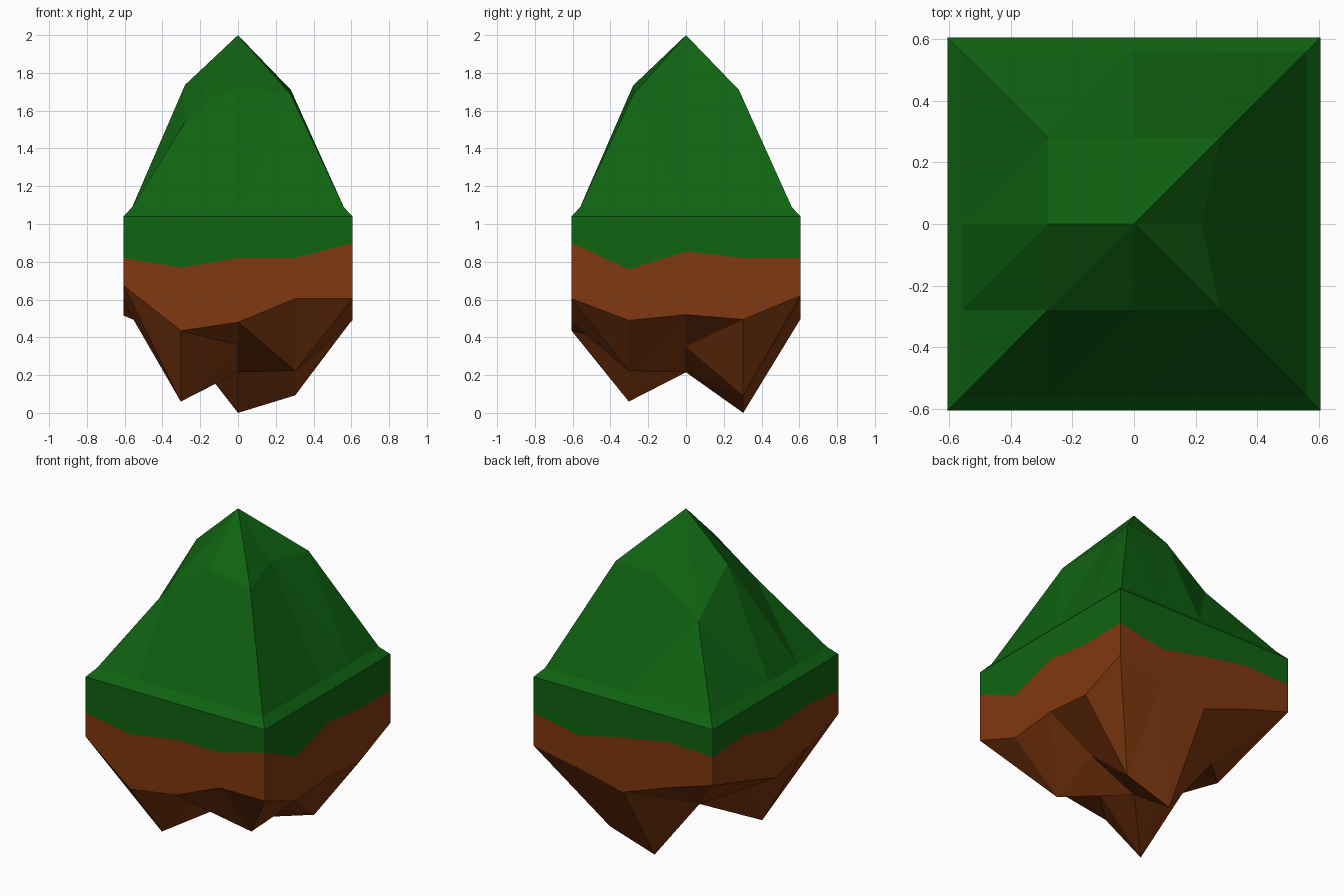
import bpy

if "Cube" in bpy.data.objects:
    bpy.data.objects.remove(bpy.data.objects["Cube"])

HALF = 0.606          # half width of the island
N = 5                 # both height fields are 5 x 5 points

# walk round the border of the 5 x 5 field: front, right, back, left
RING = ([(i, 0) for i in range(4)] + [(4, j) for j in range(4)] +
        [(4 - i, 4) for i in range(4)] + [(0, 4 - j) for j in range(4)])

# heights round the border
GRASS_EDGE = [.82, .77, .82, .82, .90, .76, .855, .82,
              .82, .765, .83, .885, .873, .894, .82, .846]
DIRT_EDGE = [.675, .435, .48, .605, .605, .49, .52, .495,
             .62, .565, .497, .606, .70, .61, .515, .585]

# inner 3 x 3 heights, rows from front to back
PEAK = [[1.54, 1.733, 1.685], [1.737, 2.0, 1.736], [1.49, 1.70, 1.71]]
ROOTS = [[.06, .36, .222], [.60, .215, .35], [.39, 0.0, .093]]


def material(name, rgb):
    m = bpy.data.materials.new(name)
    m.diffuse_color = (*rgb, 1)
    m.use_nodes = True
    m.node_tree.nodes["Principled BSDF"].inputs["Base Color"].default_value = m.diffuse_color
    return m


def field(step, inner, border):
    """Triangulated 5 x 5 height field; returns points and faces (facing up)."""
    edge = dict(zip(RING, border))
    pts = []
    for j in range(N):
        for i in range(N):
            z = edge[i, j] if (i, j) in edge else inner[j - 1][i - 1]
            pts.append(((i - 2) * step, (j - 2) * step, z))
    faces = []
    for j in range(4):
        for i in range(4):
            a, b, c, d = j * N + i, j * N + i + 1, (j + 1) * N + i + 1, (j + 1) * N + i
            # falling diagonal only in the two cells pairs lying on that ridge
            if i + j == 3:
                faces += [(a, b, d), (b, c, d)]
            else:
                faces += [(a, b, c), (a, c, d)]
    return pts, faces


def ring_points(half, heights):
    return [((i - 2) * half / 2, (j - 2) * half / 2, z)
            for (i, j), z in zip(RING, heights)]


def band(lower, upper):
    """Quads between two loops of 16 indices, facing outwards."""
    return [(lower[k], lower[(k + 1) % 16], upper[(k + 1) % 16], upper[k])
            for k in range(16)]


def build(name, pts, faces, mat):
    me = bpy.data.meshes.new(name)
    me.from_pydata(pts, [], faces)
    me.materials.append(mat)
    me.update()
    ob = bpy.data.objects.new(name, me)
    bpy.context.collection.objects.link(ob)
    return ob


green = material("grass green", (.005, .125, .006))
brown = material("dirt brown", (.215, .040, .005))
border = [j * N + i for i, j in RING]

# grassy hill: peak, sloping rim, and wall with a jagged lower edge
pts, faces = field(0.28, PEAK, [1.09] * 16)
pts[2 * N + 3] = (0.22, 0, PEAK[1][2])
rim = list(range(25, 41))
low = list(range(41, 57))
pts += ring_points(HALF, [1.04] * 16) + ring_points(HALF, GRASS_EDGE)
faces += band(rim, border) + band(low, rim)
build("grass_hill", pts, faces, green)

# dirt: wall under the grass and the jagged underside
pts, faces = field(HALF / 2, ROOTS, DIRT_EDGE)
faces = [f[::-1] for f in faces]
top = list(range(25, 41))
pts += ring_points(HALF, GRASS_EDGE)
faces += band(border, top)
build("dirt_base", pts, faces, brown)
